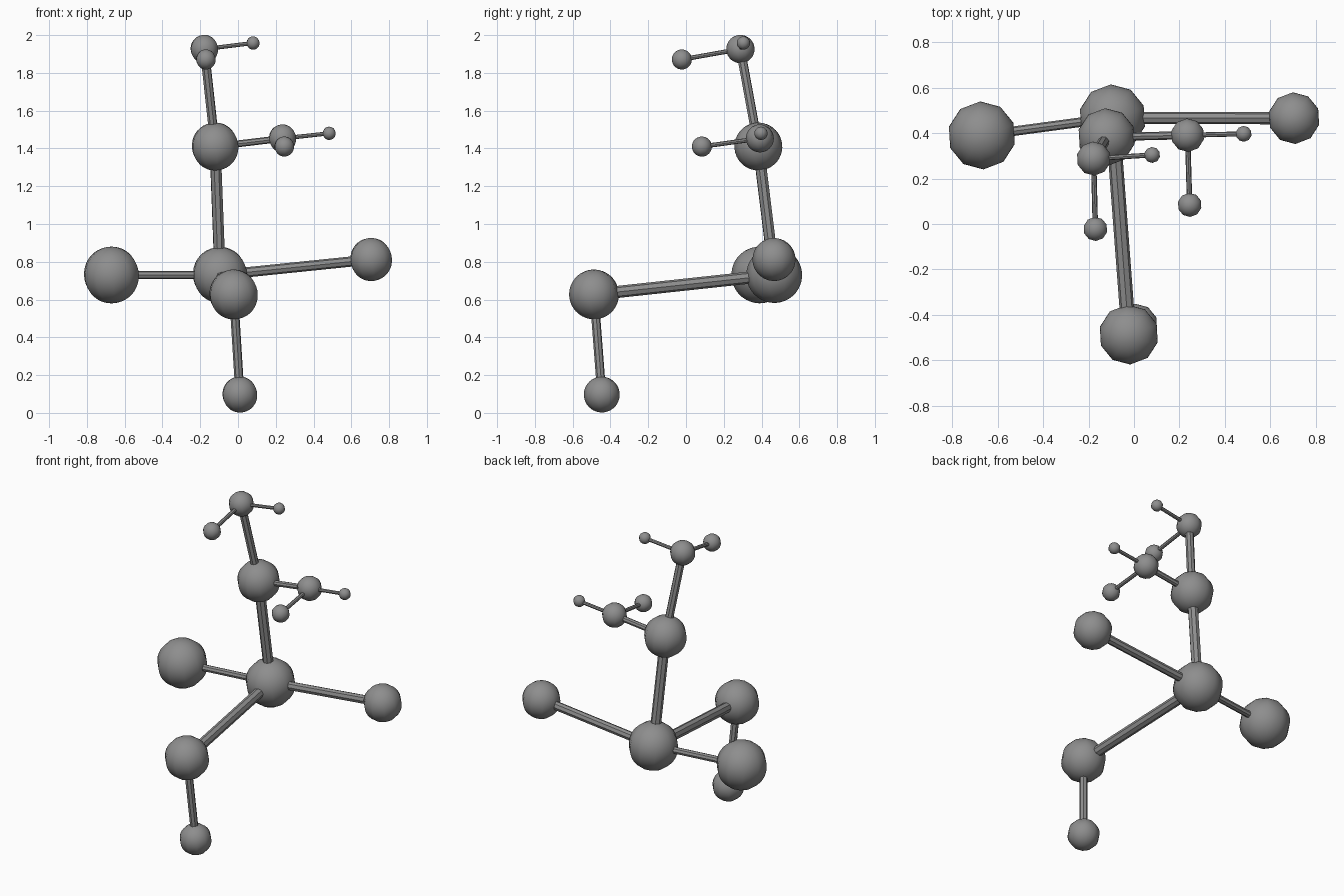
import bpy
from mathutils import Vector, Matrix

if "Cube" in bpy.data.objects:
    bpy.data.objects.remove(bpy.data.objects["Cube"])

grey = bpy.data.materials.new("mid grey")
grey.diffuse_color = (0.27, 0.27, 0.27, 1)
grey.use_nodes = True
grey.node_tree.nodes["Principled BSDF"].inputs["Base Color"].default_value = grey.diffuse_color

# Slightly tilted frame shared by every ball
up = Vector((-0.07, -0.11, 0.99)).normalized()
side = Vector((0.995, 0.05, 0.09))
side = (side - up * side.dot(up)).normalized()
TILT = Matrix((side, up.cross(side), up)).transposed().to_4x4()

# name: (centre, radius)
balls = {
    "left_ball": ((-0.67, 0.39, 0.73), 0.15),
    "hub_ball": ((-0.095, 0.467, 0.73), 0.148),
    "right_ball": ((0.705, 0.466, 0.812), 0.114),
    "front_ball": ((-0.023, -0.487, 0.627), 0.132),
    "bottom_ball": ((0.01, -0.446, 0.097), 0.095),
    "middle_ball": ((-0.121, 0.383, 1.41), 0.127),
    "top_ball": ((-0.178, 0.288, 1.926), 0.075),
    "top_front_ball": ((-0.17, -0.022, 1.871), 0.053),
    "top_side_ball": ((0.08, 0.304, 1.958), 0.035),
    "branch_ball": ((0.236, 0.391, 1.453), 0.074),
    "branch_front_ball": ((0.245, 0.084, 1.41), 0.053),
    "branch_side_ball": ((0.483, 0.397, 1.48), 0.035),
}
# name: (from, to, radius)
rods = {
    "left_rod": ("hub_ball", "left_ball", 0.021),
    "right_rod": ("hub_ball", "right_ball", 0.027),
    "front_rod": ("hub_ball", "front_ball", 0.032),
    "lower_rod": ("front_ball", "bottom_ball", 0.024),
    "middle_rod": ("hub_ball", "middle_ball", 0.031),
    "upper_rod": ("middle_ball", "top_ball", 0.025),
    "branch_rod": ("middle_ball", "branch_ball", 0.018),
    "top_front_rod": ("top_ball", "top_front_ball", 0.012),
    "top_side_rod": ("top_ball", "top_side_ball", 0.011),
    "branch_front_rod": ("branch_ball", "branch_front_ball", 0.012),
    "branch_side_rod": ("branch_ball", "branch_side_ball", 0.011),
}


def finish(name, angle):
    ob = bpy.context.object
    ob.name = name
    ob.data.materials.append(grey)
    bpy.ops.object.shade_smooth_by_angle(angle=angle)
    return ob


# Balls: ten segments around, many rings
for name, (centre, radius) in balls.items():
    bpy.ops.mesh.primitive_uv_sphere_add(segments=10, ring_count=20, radius=radius)
    ob = finish(name, 0.8)
    ob.matrix_world = Matrix.Translation(centre) @ TILT

# Rods joining the balls
for name, (a, b, radius) in rods.items():
    start, end = Vector(balls[a][0]), Vector(balls[b][0])
    axis = end - start
    bpy.ops.mesh.primitive_cylinder_add(vertices=8, radius=radius, depth=axis.length)
    ob = finish(name, 0.5)
    ob.matrix_world = (Matrix.Translation((start + end) / 2)
                       @ axis.to_track_quat('Z', 'Y').to_matrix().to_4x4())
